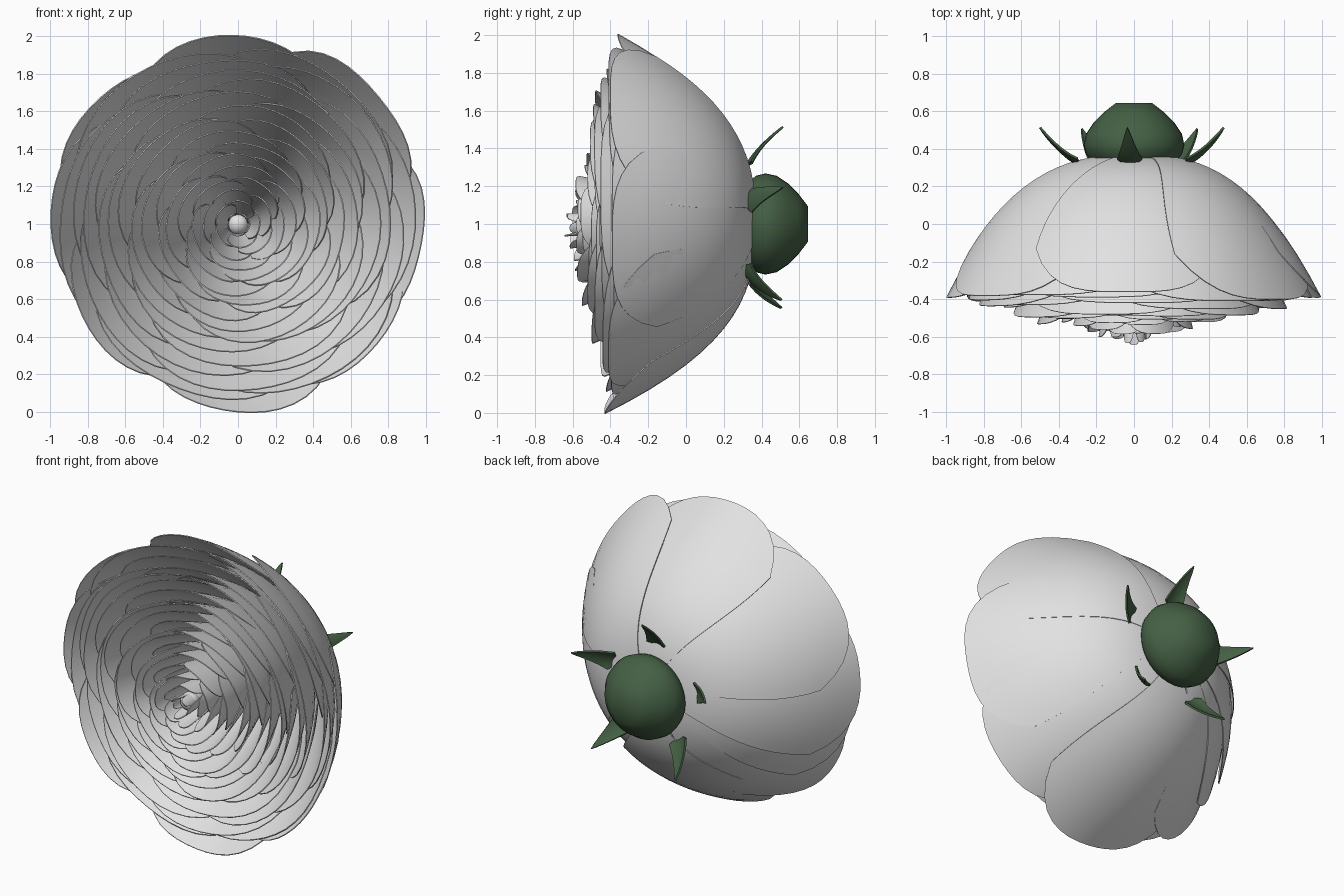
import bpy, bmesh, math, random
from mathutils import Vector

random.seed(4)
if "Cube" in bpy.data.objects:
    bpy.data.objects.remove(bpy.data.objects["Cube"])


def material(name, rgb):
    mat = bpy.data.materials.new(name)
    mat.use_nodes = True
    mat.diffuse_color = (*rgb, 1)
    bsdf = mat.node_tree.nodes["Principled BSDF"]
    bsdf.inputs["Base Color"].default_value = (*rgb, 1)
    return mat


WHITE = material("petal white", (0.76, 0.76, 0.76))
GREEN = material("stem green", (0.058, 0.116, 0.058))


def polar(r, angle, y):
    """Point at a radius and angle about the flower's front-to-back axis."""
    return Vector((r * math.cos(angle), y, 1 + r * math.sin(angle)))


def add_sheet(bm, point, nu, nv):
    """Grid surface; point(u, v) takes u in -1..1 and v in 0..1."""
    grid = [[bm.verts.new(point(2 * i / nu - 1, j / nv)) for i in range(nu + 1)]
            for j in range(nv + 1)]
    for a, b in zip(grid, grid[1:]):
        for i in range(nu):
            bm.faces.new((a[i], a[i + 1], b[i + 1], b[i]))


def finish(name, bm, mat, thickness=0):
    bmesh.ops.recalc_face_normals(bm, faces=bm.faces)
    if thickness:
        bmesh.ops.solidify(bm, geom=bm.faces[:], thickness=thickness)
        bmesh.ops.recalc_face_normals(bm, faces=bm.faces)
    mesh = bpy.data.meshes.new(name)
    bm.to_mesh(mesh)
    bm.free()
    mesh.materials.append(mat)
    obj = bpy.data.objects.new(name, mesh)
    bpy.context.collection.objects.link(obj)
    bpy.ops.object.select_all(action='DESELECT')
    obj.select_set(True)
    bpy.context.view_layer.objects.active = obj
    bpy.ops.object.shade_smooth_by_angle(angle=math.radians(40))


def petal(bm, rim, front, centre, half, drop):
    """Cupped petal with a rounded tip, one edge lifted over its neighbour."""
    power = 0.38 + 0.42 * (1 - rim)
    back = 0.37 - 0.08 * (1 - rim)
    phase = random.uniform(0, 6)

    def point(u, v):
        t = (0.08 + 0.92 * v) * (1 - drop * abs(u) ** 3.5 * v)
        depth = t ** 2.5
        r = rim * depth ** power * (1 + 0.025 * u)
        r += 0.008 * math.sin(4 * u + phase) * v ** 6 * min(1, rim * 2)
        width = half * (0.6 + 0.4 * math.sin(math.pi * v * 0.6))
        return polar(r, centre + u * width, back + (front - back) * depth)

    add_sheet(bm, point, 16, 14)


# Big uneven outer petals: direction in degrees, rim radius, rim position
OUTER = [(92, 1.0, -0.36), (142, 1.0, -0.38), (172, 0.995, -0.39),
         (-145, 0.965, -0.41), (-90, 1.0, -0.43), (-45, 0.975, -0.41),
         (-6, 0.99, -0.39), (42, 1.02, -0.4)]
bm = bmesh.new()
for degrees, rim, front in OUTER:
    petal(bm, rim, front, math.radians(degrees), math.radians(35), 0.14)
finish("outer_petals", bm, WHITE, 0.006)

# Inner petal rings, spiralling down to the tight heart
RINGS = 15
for ring in range(RINGS):
    s = ring / (RINGS - 1)
    rim = 0.955 - 0.895 * s
    front = -0.39 - 0.23 * s
    count = 6 if ring < 2 else 5
    bm = bmesh.new()
    for i in range(count):
        centre = (i + ring * 0.62) * math.tau / count + random.uniform(-0.12, 0.12)
        petal(bm, rim * random.uniform(0.98, 1.01),
              front + random.uniform(-0.03, 0.025), centre,
              math.pi / count * 1.5, 0.11)
    finish(f"petal_ring_{ring + 1}", bm, WHITE, 0.006)

# Round bud in the heart
bm = bmesh.new()
bmesh.ops.create_uvsphere(bm, u_segments=24, v_segments=14, radius=0.058)
bmesh.ops.translate(bm, verts=bm.verts, vec=(0, -0.5, 1))
finish("heart_bud", bm, WHITE)

# Green base turned about the axis
profile = [(0, 0.33), (0.22, 0.33), (0.255, 0.37), (0.268, 0.42), (0.255, 0.48),
           (0.215, 0.54), (0.16, 0.595), (0.095, 0.645), (0, 0.645)]
bm = bmesh.new()
add_sheet(bm, lambda u, v: polar(profile[round(v * 8)][0], math.pi * u,
                                 profile[round(v * 8)][1]), 40, 8)
bmesh.ops.remove_doubles(bm, verts=bm.verts, dist=0.0005)
finish("flower_base", bm, GREEN)

# Five pointed sepals curling away from the petals
bm = bmesh.new()
for i in range(5):
    a = math.pi / 2 + 0.07 + i * math.tau / 5
    side = Vector((-math.sin(a), 0, math.cos(a)))

    def sepal(u, v):
        width = 0.068 * (1 - v) ** 0.8 + 0.001
        cup = u * u * (1 - v)
        r = 0.31 + 0.21 * v + 0.02 * cup
        y = 0.31 + 0.12 * v + 0.08 * v * v + 0.035 * cup
        return polar(r, a, y) + side * width * u

    add_sheet(bm, sepal, 6, 10)
finish("sepals", bm, GREEN, 0.012)
